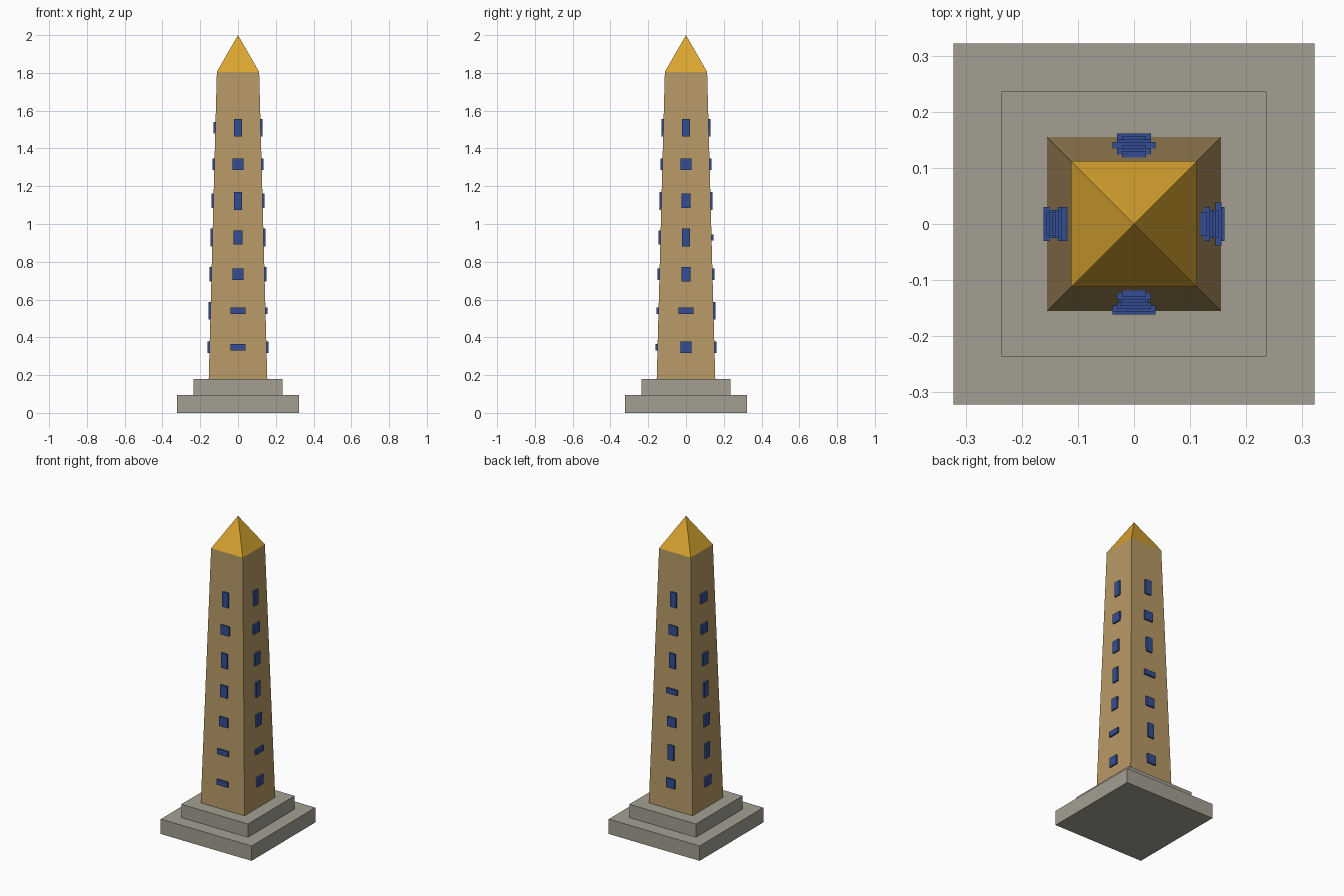
import bpy
import bmesh
from math import pi
from mathutils import Matrix

cube = bpy.data.objects.get("Cube")
if cube:
    bpy.data.objects.remove(cube, do_unlink=True)


def material(name, r, g, b):
    mat = bpy.data.materials.new(name)
    mat.use_nodes = True
    mat.diffuse_color = (r, g, b, 1)
    mat.node_tree.nodes["Principled BSDF"].inputs["Base Color"].default_value = (r, g, b, 1)
    return mat


stone = material("grey_stone", 0.367, 0.347, 0.29)
sandstone = material("tan_sandstone", 0.48, 0.32, 0.133)
gold = material("gold", 0.70, 0.376, 0.03)
blue = material("blue_inlay", 0.034, 0.076, 0.30)


def finish(name, bm, mat):
    mesh = bpy.data.meshes.new(name)
    bm.to_mesh(mesh)
    bm.free()
    mesh.materials.append(mat)
    obj = bpy.data.objects.new(name, mesh)
    bpy.context.scene.collection.objects.link(obj)
    return obj


def square_tier(name, z0, z1, half0, half1, mat):
    """Four-sided block tapering from half-width half0 to half1."""
    bm = bmesh.new()
    root2 = 2 ** 0.5
    bmesh.ops.create_cone(bm, cap_ends=True, segments=4, radius1=half0 * root2,
                          radius2=half1 * root2, depth=z1 - z0,
                          matrix=Matrix.Translation((0, 0, (z0 + z1) / 2))
                          @ Matrix.Rotation(pi / 4, 4, "Z"))
    return finish(name, bm, mat)


# Plinth, shaft and cap
BASE, TOP = 0.18, 1.805
WIDE, NARROW = 0.155, 0.112
square_tier("lower_plinth", 0, 0.095, 0.322, 0.322, stone)
square_tier("upper_plinth", 0.095, BASE, 0.236, 0.236, stone)
square_tier("shaft", BASE, TOP, WIDE, NARROW, sandstone)
square_tier("pyramid_cap", TOP, 2, NARROW, 0, gold)

# Inlaid blocks: tall, medium, square and flat, listed bottom to top per side
SIZES = {"T": (0.042, 0.094), "M": (0.05, 0.076), "S": (0.06, 0.06), "F": (0.077, 0.034)}
SIDES = {"front": "FFSMTST", "left": "SFMTMST", "back": "STSFTST", "right": "STMTMSS"}

for turn, (side, pattern) in enumerate(SIDES.items()):
    bm = bmesh.new()
    for row, kind in enumerate(pattern):
        width, height = SIZES[kind]
        z = 0.347 + row * 0.1938
        wall = WIDE + (NARROW - WIDE) * (z - BASE) / (TOP - BASE)
        bmesh.ops.create_cube(bm, size=1, matrix=Matrix.Rotation(turn * pi / 2, 4, "Z")
                              @ Matrix.Translation((0, -wall, z))
                              @ Matrix.Diagonal((width, 0.021, height, 1)))
    finish(side + "_inlays", bm, blue)
